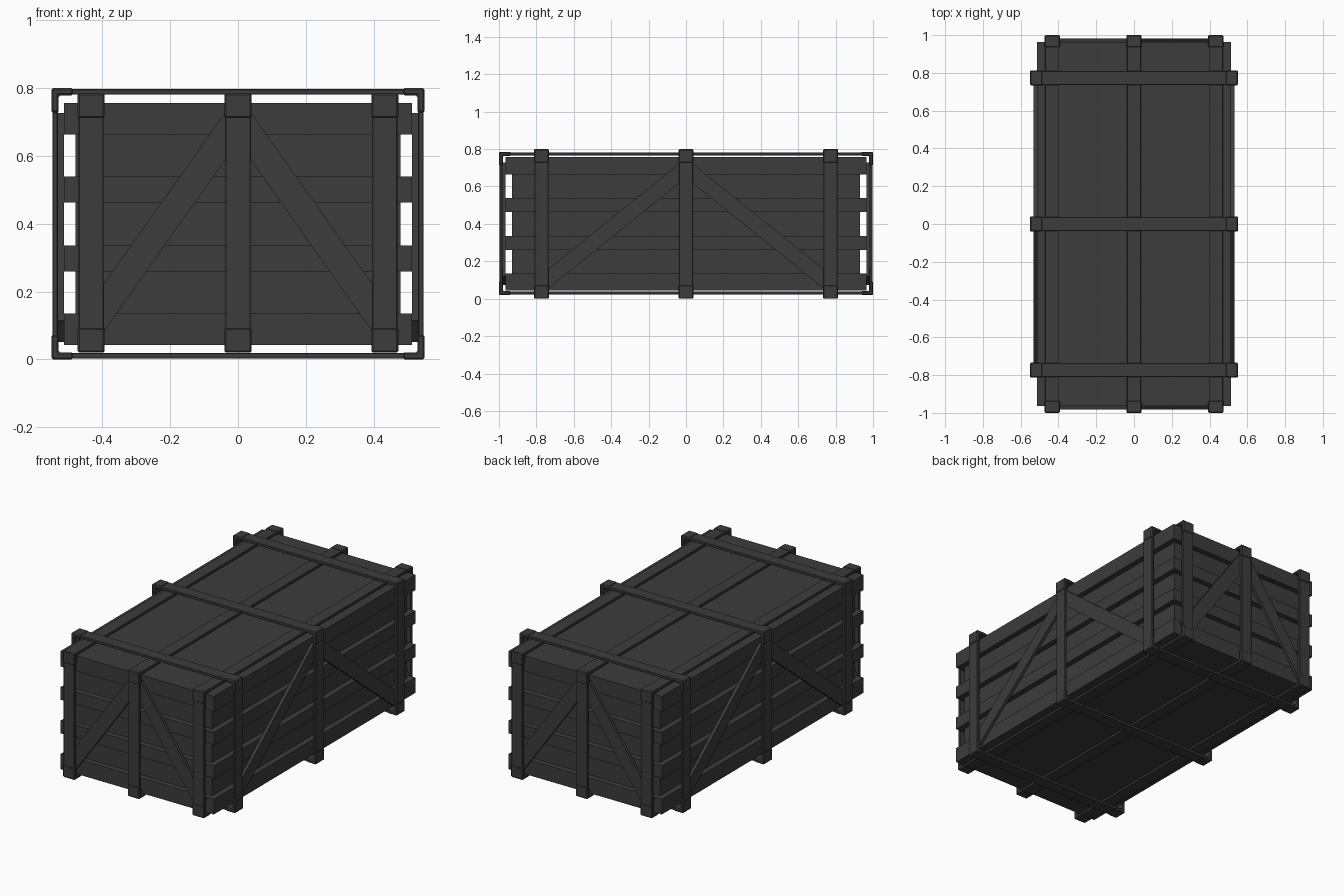
import bpy, bmesh, math
from mathutils import Matrix

if "Cube" in bpy.data.objects:
    bpy.data.objects.remove(bpy.data.objects["Cube"])

mat = bpy.data.materials.new("dark_grey")
mat.diffuse_color = (0.045, 0.045, 0.045, 1)
mat.use_nodes = True
mat.node_tree.nodes["Principled BSDF"].inputs["Base Color"].default_value = mat.diffuse_color


def finish(name, bm, bevel=0):
    bmesh.ops.recalc_face_normals(bm, faces=bm.faces)
    me = bpy.data.meshes.new(name)
    bm.to_mesh(me)
    bm.free()
    ob = bpy.data.objects.new(name, me)
    bpy.context.collection.objects.link(ob)
    me.materials.append(mat)
    if bevel:
        m = ob.modifiers.new("bevel", 'BEVEL')
        m.width = bevel
        m.segments = 1
    return ob


def box(name, lo, hi, bevel=0):
    bm = bmesh.new()
    bmesh.ops.create_cube(bm, size=1)
    for v in bm.verts:
        v.co = [(a + b) / 2 + c * (b - a) for a, b, c in zip(lo, hi, v.co)]
    return finish(name, bm, bevel)


def prism(name, pts, axis, d0, d1, bevel=0):
    # profile in (horizontal, z), extruded across: axis 'x' = profile in xz
    bm = bmesh.new()
    place = (lambda h, z, d: (h, d, z)) if axis == 'x' else (lambda h, z, d: (d, h, z))
    rings = [[bm.verts.new(place(h, z, d)) for h, z in pts] for d in (d0, d1)]
    bm.faces.new(rings[0])
    bm.faces.new(rings[1])
    n = len(pts)
    for i in range(n):
        j = (i + 1) % n
        bm.faces.new((rings[0][i], rings[0][j], rings[1][j], rings[1][i]))
    return finish(name, bm, bevel)


def span(a, b, s):
    return (a, b) if s > 0 else (-b, -a)


# crate body, lid and base
BX, BY, SX, SY = 0.479, 0.931, 0.513, 0.964
box("crate_body", (-BX, -BY, 0.05), (BX, BY, 0.75))
box("lid_panel", (-SX, -SY, 0.744), (SX, SY, 0.757))
box("base_panel", (-SX, -SY, 0.043), (SX, SY, 0.056))

# raised slats on all four walls
for z0, z1 in ((0.05, 0.135), (0.26, 0.336), (0.463, 0.539), (0.664, 0.75)):
    for s in (-1, 1):
        a, b = span(BY, SY, s)
        box("end_slat", (-SX, a, z0), (SX, b, z1))
        a, b = span(BX, SX, s)
        box("side_slat", (a, -BY, z0), (b, BY, z1))


# strap rings: four planks with L-shaped corner caps
def ring(axis, c, half, zb, zt, w, t=0.016):
    def place(name, h0, h1, z0, z1):
        if axis == 'x':
            box(name, (h0, c - w, z0), (h1, c + w, z1), 0.002)
        else:
            box(name, (c - w, h0, z0), (c + w, h1, z1), 0.002)
    e = 0.003
    place("top_strap", -half + e, half - e, zt - t - e, zt - e)
    place("bottom_strap", -half + e, half - e, zb + e, zb + e + t)
    for s in (-1, 1):
        a, b = span(half - t - e, half - e, s)
        place("upright_strap", a, b, zb + e, zt - e)
        for z, d in ((zt, -1), (zb, 1)):
            k = t + 0.005
            L = [(half, z), (half, z + d * 0.073), (half - k, z + d * 0.073),
                 (half - k, z + d * k), (half - 0.064, z + d * k), (half - 0.064, z)]
            prism("corner_cap", [(h * s, v) for h, v in L], axis,
                  c - w - e, c + w + e, 0.005)


for y in (-0.773, 0, 0.773):
    ring('x', y, 0.55, 0.0, 0.80, 0.037)
for x in (-0.433, 0, 0.433):
    ring('y', x, 1.0, 0.02, 0.785, 0.037)


# diagonal braces rising to the middle upright
def brace(axis, p, q, d0, d1, w=0.0405):
    L = math.hypot(q[0] - p[0], q[1] - p[1])
    nx, nz = -(q[1] - p[1]) / L * w, (q[0] - p[0]) / L * w
    for m in (-1, 1):
        pts = [(p[0] + nx, p[1] + nz), (q[0] + nx, q[1] + nz),
               (q[0] - nx, q[1] - nz), (p[0] - nx, p[1] - nz)]
        prism("diagonal_brace", [(h * m, z) for h, z in pts], axis, d0, d1)


for s in (-1, 1):
    brace('x', (-0.435, 0.097), (-0.005, 0.705), *span(SY, 0.981, s))
    brace('y', (-0.765, 0.083), (-0.005, 0.695), *span(SX, 0.531, s))
